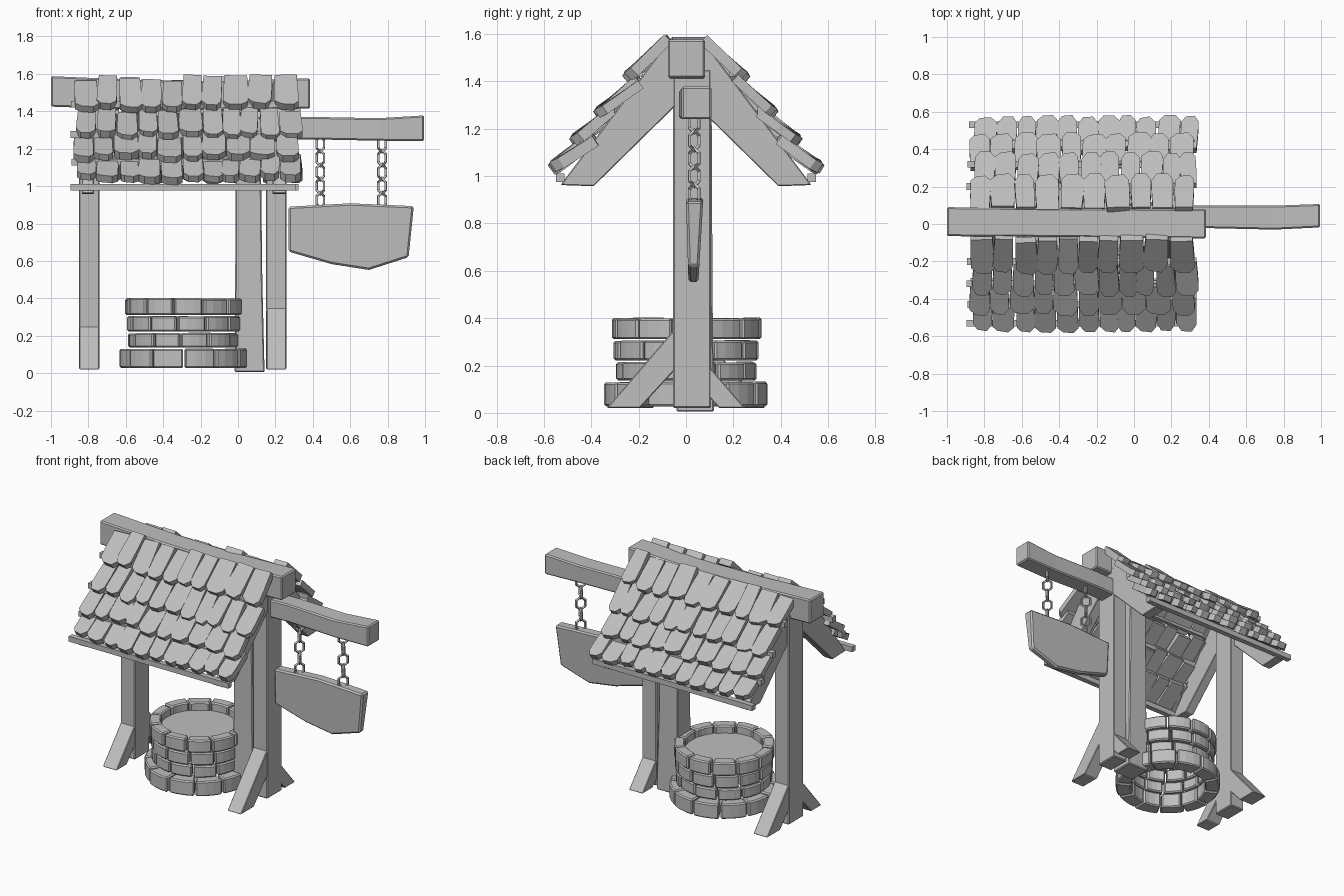
import bpy, bmesh, math, random
from mathutils import Matrix, Vector

if "Cube" in bpy.data.objects:
    bpy.data.objects.remove(bpy.data.objects["Cube"])

random.seed(4)
R = random.uniform
grey = bpy.data.materials.new("plain grey")
grey.diffuse_color = (0.52, 0.52, 0.52, 1)
grey.use_nodes = True
grey.node_tree.nodes["Principled BSDF"].inputs["Base Color"].default_value = grey.diffuse_color


def loft(bm, sections):
    """Skin a list of equal-length vertex rings and cap both ends."""
    rings = [[bm.verts.new(p) for p in s] for s in sections]
    n = len(rings[0])
    bm.faces.new(rings[0])
    bm.faces.new(rings[-1][::-1])
    for a, b in zip(rings, rings[1:]):
        for i in range(n):
            j = (i + 1) % n
            bm.faces.new((a[i], b[i], b[j], a[j]))


def prism_x(bm, pts, x0, x1):
    loft(bm, [[(x, y, z) for y, z in pts] for x in (x0, x1)])


def finish(name, bm, bevel=0.0):
    bmesh.ops.recalc_face_normals(bm, faces=bm.faces[:])
    me = bpy.data.meshes.new(name)
    bm.to_mesh(me)
    bm.free()
    me.materials.append(grey)
    ob = bpy.data.objects.new(name, me)
    bpy.context.collection.objects.link(ob)
    if bevel:
        m = ob.modifiers.new("bevel", 'BEVEL')
        m.width, m.segments = bevel, 1
        m.limit_method, m.angle_limit = 'ANGLE', math.radians(35)
    return ob


def beam_x(name, stations):
    """Hewn beam along x; each station is x, y0, y1, z0, z1."""
    bm = bmesh.new()
    loft(bm, [[(x, a, c), (x, b, c), (x, b, d), (x, a, d)]
              for x, a, b, c, d in stations])
    finish(name, bm, 0.008)


def post(name, stations):
    """Upright post; each station is z, x0, x1, y0, y1."""
    bm = bmesh.new()
    loft(bm, [[(a, c, z), (b, c, z), (b, d, z), (a, d, z)]
              for z, a, b, c, d in stations])
    finish(name, bm, 0.006)


# Main timbers
beam_x("ridge_beam", [(-1.0, -.065, .09, 1.425, 1.588), (-.55, -.068, .085, 1.41, 1.568),
                      (-.1, -.072, .082, 1.405, 1.56), (.385, -.077, .08, 1.415, 1.577)])
beam_x("sign_beam", [(-.02, -.025, .095, 1.24, 1.36), (.4, -.022, .1, 1.25, 1.37),
                     (.75, -.03, .098, 1.243, 1.363), (.995, -.018, .107, 1.24, 1.378)])
post("left_post", [(.02, -.85, -.74, -.055, .105), (1.45, -.85, -.74, -.055, .105)])
post("right_post", [(.02, .15, .26, -.055, .105), (1.45, .15, .26, -.055, .105)])
post("sign_post", [(.005, -.018, .142, -.04, .118), (.5, -.015, .13, -.03, .112),
                   (1.37, -.012, .12, -.025, .108)])

# Diagonal feet: a tall one and a short one on opposite sides of each post
tall = [(-.335, .02), (-.195, .02), (-.03, .20), (-.03, .375)]
short = [(-.25, .02), (-.14, .02), (-.03, .14), (-.03, .275)]
for name, x0, x1, s in (("left_feet", -.848, -.742, -1), ("right_feet", .153, .257, 1)):
    bm = bmesh.new()
    prism_x(bm, [(y * s, z) for y, z in tall], x0, x1)
    prism_x(bm, [(-y * s, z) for y, z in short], x0, x1)
    finish(name, bm, 0.004)

# Rafters
rafter = [(.53, .962), (.39, .957), (.0, 1.34), (.0, 1.5), (.085, 1.555)]
bm = bmesh.new()
for s in (-1, 1):
    for x0, x1 in ((-.835, -.77), (.185, .258)):
        prism_x(bm, [(s * y, z) for y, z in rafter], x0, x1)
finish("rafters", bm, 0.004)

# Battens carrying the shingles
bm = bmesh.new()
for s in (-1, 1):
    for y in (.2, .32, .43, .53):
        z = 1.55 - 1.345 * (y - .1) + .022
        e = R(-.01, .01)
        prism_x(bm, [(s * (y + a), z + b) for a, b in
                     ((-.018, -.018), (.018, -.018), (.018, .018), (-.018, .018))],
                -.888 + e, .318 + e)
finish("battens", bm)


def shingle(bm, xc, w, end_y, end_z, tilt, length, s):
    """Round-ended wooden shingle whose upper lower-edge sits at end_y, end_z."""
    h = w / 2
    t = R(.038, .05)
    v = Vector((0, s * math.cos(tilt), -math.sin(tilt)))
    n = Vector((0, s * math.sin(tilt), math.cos(tilt)))
    o = Vector((xc, s * end_y, end_z)) - v * length
    c = R(.025, .04)
    k = R(-.1, .1)
    out = [(-h * .92, 0), (h * .92, 0), (h, length * .5), (h, length - c),
           (h * (.5 + k), length), (-h * (.5 - k), length - R(0, .01)),
           (-h, length - c - .005), (-h, length * .5)]
    twist = Matrix.Rotation(R(-.05, .05), 3, n)
    rings = []
    for d in (-t, 0):
        rings.append([o + twist @ (Vector((u, 0, 0)) + v * q
                      + n * (d - (.006 if abs(u) > h * .8 else 0))) for u, q in out])
    loft(bm, rings)


# Shingle rows: lower edge y, z, tilt in degrees, length
rows = ((.265, 1.432, 41, .232), (.385, 1.283, 39, .22),
        (.487, 1.168, 37, .21), (.578, 1.055, 35, .21))
for side, s in (("front", -1), ("back", 1)):
    bm = bmesh.new()
    for r, (y, z, deg, length) in enumerate(rows):
        ws = [R(.85, 1.15) for _ in range(10 + r % 2)]
        k = 1.2 / sum(ws)
        x = -.88 + (.02 if r % 2 else 0)
        for w in ws:
            w *= k
            j = R(-.012, .012)
            shingle(bm, x + w / 2, w - .004, y + j * .6, z - j,
                    math.radians(deg + R(-4, 4)), length, s)
            x += w
    finish(side + "_shingles", bm)

# Well wall: four courses of curved stones
bm = bmesh.new()
N = 12
for c, (z0, z1, r1) in enumerate(((.028, .13, .342), (.137, .215, .297),
                                  (.222, .305, .302), (.311, .4, .316))):
    off = c * math.pi / N + .2 * c
    for i in range(N):
        a0 = off + i * math.tau / N + R(.012, .03)
        a1 = off + (i + 1) * math.tau / N - .012
        ro, ri = r1 + R(-.006, .006), .245 + R(-.006, .004)
        arc = [a0 + (a1 - a0) * q / 3 for q in range(4)]
        ring = [(ro, a) for a in arc] + [(ri, a) for a in arc[::-1]]
        loft(bm, [[(-.29 + q * math.cos(a), q * math.sin(a), z) for q, a in ring]
                  for z in (z0, z1 + R(-.003, .002))])
finish("well_stones", bm, 0.008)

# Water, slightly uneven
bm = bmesh.new()
bmesh.ops.create_cone(bm, cap_ends=True, cap_tris=True, segments=20, radius1=.25,
                      radius2=.25, depth=.012, matrix=Matrix.Translation((-.29, 0, .34)))
finish("well_water", bm)

# Hanging sign board
board = [(.27, .65), (.5, .583), (.7, .552), (.912, .62), (.94, .893), (.6, .908), (.27, .89)]
bm = bmesh.new()
loft(bm, [[(x, y0 + (.9 - z) * lean, z) for x, z in board]
          for y0, lean in ((.0, .03), (.073, -.06))])
finish("sign_board", bm, 0.01)

# Chains of alternating six-sided links
for name, cx in (("left_chain", .44), ("right_chain", .77)):
    bm = bmesh.new()
    for i in range(5):
        M = (Matrix.Translation((cx, .035, .925 + i * .075))
             @ Matrix.Rotation(math.pi / 4 + i * math.pi / 2, 4, 'Z'))
        ring = []
        for a in range(6):
            t = a * math.tau / 6
            ring.append([bm.verts.new(M @ Vector(((.032 + p) * math.sin(t), q,
                         (.043 + p) * math.cos(t))))
                         for p, q in ((-.009, 0), (0, -.009), (.009, 0), (0, .009))])
        for a in range(6):
            A, B = ring[a], ring[(a + 1) % 6]
            for q in range(4):
                bm.faces.new((A[q], B[q], B[(q + 1) % 4], A[(q + 1) % 4]))
    finish(name, bm)
